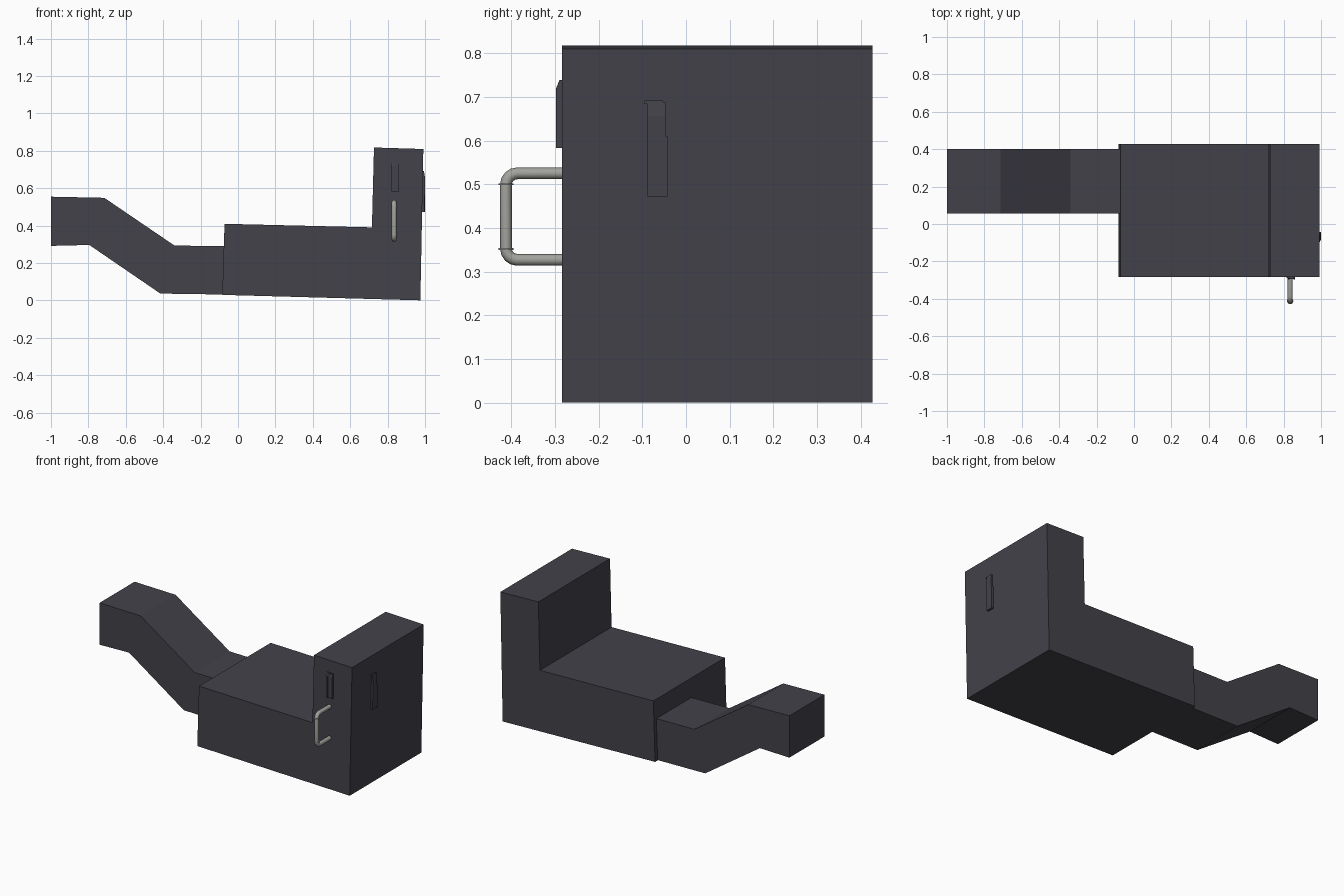
import bpy, bmesh, math
from mathutils import Vector

if "Cube" in bpy.data.objects:
    bpy.data.objects.remove(bpy.data.objects["Cube"])


def material(name, rgb):
    m = bpy.data.materials.new(name)
    m.diffuse_color = (*rgb, 1)
    m.use_nodes = True
    m.node_tree.nodes["Principled BSDF"].inputs["Base Color"].default_value = m.diffuse_color
    return m


DARK = material("dark slate", (0.056, 0.054, 0.068))
METAL = material("grey metal", (0.36, 0.36, 0.34))


def extrude(name, pts, axis, lo, hi, mat):
    """Extrude a 2D profile along x (points are y,z) or y (points are x,z)."""
    place = (lambda p, d: (d, *p)) if axis == "x" else (lambda p, d: (p[0], d, p[1]))
    bm = bmesh.new()
    a = [bm.verts.new(place(p, lo)) for p in pts]
    b = [bm.verts.new(place(p, hi)) for p in pts]
    bm.faces.new(a)
    bm.faces.new(b[::-1])
    n = len(pts)
    for i in range(n):
        j = (i + 1) % n
        bm.faces.new((a[j], a[i], b[i], b[j]))
    bmesh.ops.recalc_face_normals(bm, faces=bm.faces)
    me = bpy.data.meshes.new(name)
    bm.to_mesh(me)
    bm.free()
    ob = bpy.data.objects.new(name, me)
    me.materials.append(mat)
    bpy.context.collection.objects.link(ob)
    return ob


# L-shaped main housing, slightly tilted
extrude("housing", [(-0.084, 0.03), (0.975, 0.001), (0.991, 0.81), (0.727, 0.818),
                    (0.716, 0.391), (-0.072, 0.41)], "y", -0.284, 0.427, DARK)

# Stepped duct leaving the housing
extrude("duct", [(-1, 0.292), (-0.795, 0.297), (-0.415, 0.037), (-0.08, 0.032),
                 (-0.07, 0.29), (-0.34, 0.294), (-0.715, 0.549), (-1, 0.555)],
        "y", 0.055, 0.402, DARK)

# Bent tube handle on the front
HX = 0.835
R = 0.026
path = [(-0.275, 0.525)]
for cz, start in ((0.525 - R, 90), (0.327 + R, 180)):
    for k in range(5):
        t = math.radians(start + k * 22.5)
        path.append((-0.412 + R + R * math.cos(t), cz + R * math.sin(t)))
path.append((-0.275, 0.327))
cu = bpy.data.curves.new("handle", "CURVE")
cu.dimensions = "3D"
cu.bevel_depth = 0.0135
cu.bevel_resolution = 2
cu.use_fill_caps = True
sp = cu.splines.new("POLY")
sp.points.add(len(path) - 1)
for p, (y, z) in zip(sp.points, path):
    p.co = (HX, y, z, 1)
cu.materials.append(METAL)
handle = bpy.data.objects.new("handle", cu)
bpy.context.collection.objects.link(handle)

# Thin collars around the grip
for i, z in enumerate((0.352, 0.5)):
    bpy.ops.mesh.primitive_cylinder_add(vertices=12, radius=0.017, depth=0.004,
                                        location=(HX, -0.412, z))
    ob = bpy.context.object
    ob.name = f"handle_collar_{i + 1}"
    ob.data.materials.append(METAL)

# Front latch: bevelled plate with a raised rim
extrude("front_latch", [(0.822, 0.583), (0.862, 0.583), (0.862, 0.733), (0.822, 0.733)],
        "y", -0.293, -0.28, DARK)
front_profile = [(-0.28, 0.583), (-0.298, 0.583), (-0.298, 0.718), (-0.29, 0.737), (-0.28, 0.74)]
extrude("front_latch_rim_left", front_profile, "x", 0.822, 0.832, DARK)
extrude("front_latch_rim_right", front_profile, "x", 0.852, 0.862, DARK)
extrude("front_latch_cap", [(0.815, 0.732), (0.858, 0.732), (0.855, 0.739), (0.818, 0.739)],
        "y", -0.29, -0.28, DARK)

# Side latch: tall plate with a stepped top and short lever
extrude("side_latch", [(0.975, 0.472), (0.997, 0.472), (1.0, 0.655), (0.995, 0.688), (0.975, 0.688)],
        "y", -0.088, -0.047, DARK)
extrude("side_latch_lever", [(0.975, 0.472), (1.0, 0.472), (1.0, 0.61), (0.975, 0.61)],
        "y", -0.047, -0.042, DARK)
extrude("side_latch_cap", [(0.975, 0.684), (0.995, 0.684), (0.994, 0.692), (0.975, 0.692)],
        "y", -0.095, -0.053, DARK)
